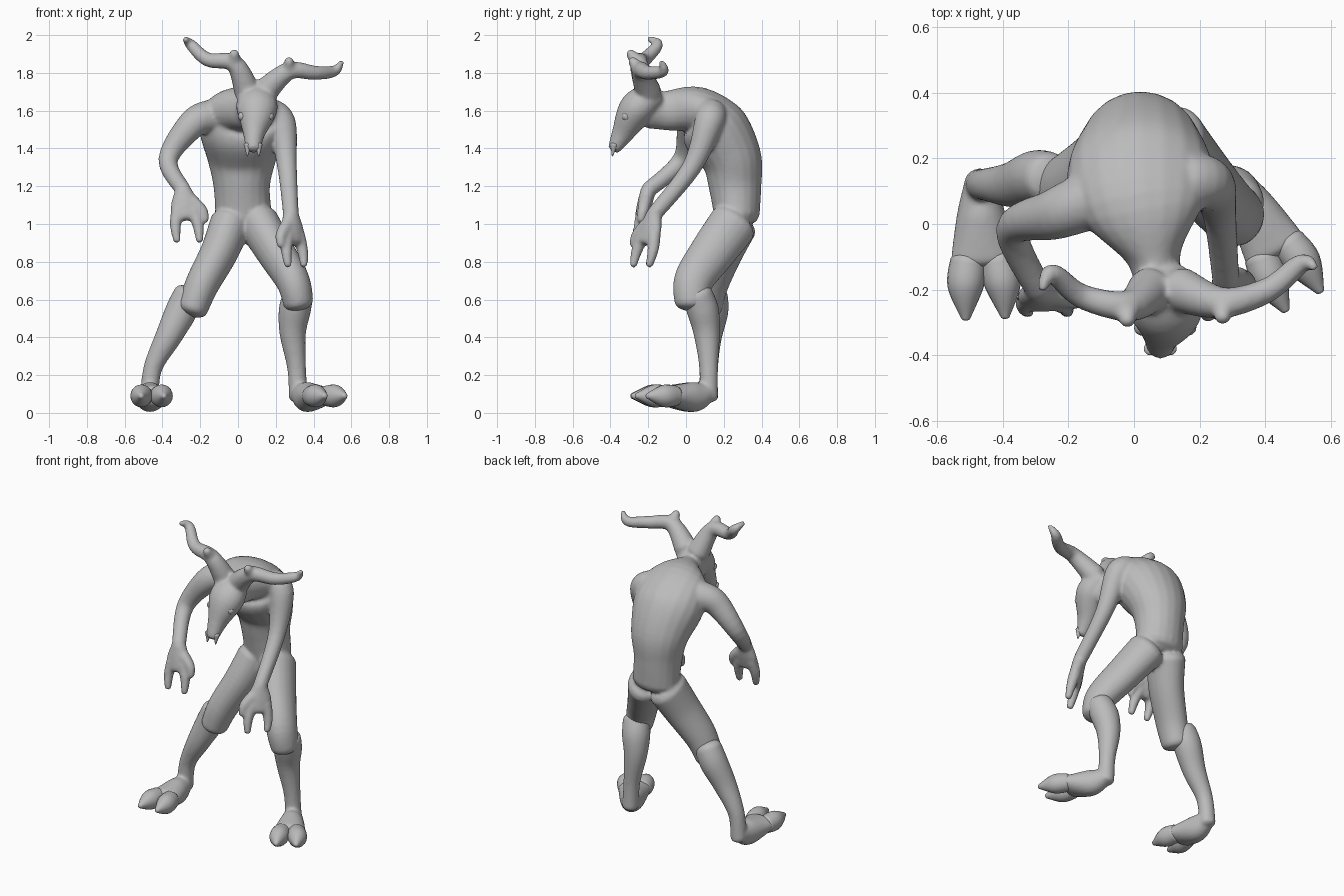
import bpy
import bmesh
import math
from mathutils import Vector

default_cube = bpy.data.objects.get("Cube")
if default_cube:
    bpy.data.objects.remove(default_cube, do_unlink=True)

grey = bpy.data.materials.new("clay grey")
grey.use_nodes = True
tone = (.5, .5, .5, 1)
grey.diffuse_color = tone
grey.node_tree.nodes["Principled BSDF"].inputs["Base Color"].default_value = tone

SIDES = 20
STEPS = 6
SIDEWAYS = Vector((1, 0, 0))
FORWARD = Vector((0, -1, 0))
UP = Vector((0, 0, 1))


def smooth_between(before, start, end, after, t):
    """Catmull-Rom value between start and end, for numbers or vectors."""
    slope_in = (end - before) / 2
    slope_out = (after - start) / 2
    rise = end - start
    bend = 3 * rise - 2 * slope_in - slope_out
    return start + slope_in * t + bend * t * t + (rise - slope_in - bend) * t ** 3


def refine(values):
    """Subdivide a list of stations into a smooth run."""
    padded = [values[0], *values, values[-1]]
    fine = []
    for window in zip(padded, padded[1:], padded[2:], padded[3:]):
        fine += [smooth_between(*window, step / STEPS) for step in range(STEPS)]
    return fine + [values[-1]]


def round_ends(centres, widths, depths):
    """Add shallow domes to both ends of a run of stations."""
    for _ in range(2):
        end, width, depth = centres[-1], widths[-1], depths[-1]
        outward = (end - centres[-2]).normalized() * min(width, depth) / 2
        for angle in (math.radians(30), math.radians(60), math.radians(80)):
            centres.append(end + outward * math.sin(angle))
            widths.append(width * math.cos(angle))
            depths.append(depth * math.cos(angle))
        for run in (centres, widths, depths):
            run.reverse()


def sweep(bm, path, widths, depths=None, across=SIDEWAYS):
    """Closed elliptical tube along a path with a half width at each station."""
    centres = refine([Vector(point) for point in path])
    widths, depths = refine(widths), refine(depths or widths)
    round_ends(centres, widths, depths)
    last = len(centres) - 1
    rings = []
    for i, (centre, width, depth) in enumerate(zip(centres, widths, depths)):
        tangent = (centres[min(i + 1, last)] - centres[max(i - 1, 0)]).normalized()
        side = (across - tangent * across.dot(tangent)).normalized()
        front = tangent.cross(side)
        angles = [math.tau * k / SIDES for k in range(SIDES)]
        rings.append([bm.verts.new(centre + side * width * math.cos(angle)
                                   + front * depth * math.sin(angle))
                      for angle in angles])
    for low, high in zip(rings, rings[1:]):
        for k in range(SIDES):
            bm.faces.new((low[k - 1], low[k], high[k], high[k - 1]))
    bm.faces.new(rings[0])
    bm.faces.new(rings[-1])


def finish(bm, name, soften_steps=0):
    """Make a smooth object, optionally melted into one continuous skin."""
    bmesh.ops.recalc_face_normals(bm, faces=bm.faces)
    for face in bm.faces:
        face.smooth = True
    mesh = bpy.data.meshes.new(name)
    bm.to_mesh(mesh)
    bm.free()
    mesh.materials.append(grey)
    obj = bpy.data.objects.new(name, mesh)
    bpy.context.collection.objects.link(obj)
    if soften_steps:
        melt = obj.modifiers.new("melt", "REMESH")
        melt.mode = "VOXEL"
        melt.voxel_size = .01
        melt.use_smooth_shade = True
        soften = obj.modifiers.new("soften", "SMOOTH")
        soften.iterations = soften_steps


def add_hand(bm, wrist, across, thumb_side):
    """Flat palm with two long fingers and a thumb."""
    wrist = Vector(wrist)
    heading = Vector((.1, -.25, -1)).normalized()
    palm = wrist + heading * .15
    sweep(bm, [wrist, wrist + heading * .08, palm], (.045, .075, .07),
          (.04, .04, .035), across)
    finger = (.036, .03, .02)
    for spread in (-1, 1):
        root = palm + across * spread * .04 - heading * .04
        tip = palm + across * spread * .06 + heading * .13
        knuckle = (root + tip) / 2 + across * spread * .01
        sweep(bm, [root, knuckle, tip], finger)
    root = wrist + heading * .06 + across * thumb_side * .04
    tip = wrist + heading * .17 + across * thumb_side * .1
    knuckle = (root + tip) / 2 + across * thumb_side * .02
    sweep(bm, [root, knuckle, tip], finger)


def add_horn(bm, path):
    """Tapering horn with an upright spur at its fork."""
    sweep(bm, path, (.07, .048, .038, .03, .014), across=FORWARD)
    fork = Vector(path[1])
    spur_tip = fork + FORWARD * .05 + UP * .06
    sweep(bm, [fork, spur_tip], (.046, .022))


def add_lower_leg(label, shin, ball):
    """Shin with a collar at the knee, a foot and a pair of pointed hooves."""
    heel, ball = Vector(shin[-1]), Vector(ball)
    leg = bmesh.new()
    sweep(leg, shin, (.08, .085, .07, .05, .05))
    instep = heel.lerp(ball, .4)
    sweep(leg, [heel + UP * .03, instep, ball], (.05, .075, .1), (.05, .08, .055))
    finish(leg, label + "_lower_leg", soften_steps=5)
    heading = ball - heel
    heading.z = 0
    heading.normalize()
    lateral = heading.cross(UP)
    for spread, place in ((-1, "first"), (1, "second")):
        root = ball + lateral * spread * .045
        middle = root + heading * .08 + lateral * spread * .012
        tip = root + heading * .175 + lateral * spread * .015
        hoof = bmesh.new()
        sweep(hoof, [root, middle, tip], (.055, .055, .014), (.055, .058, .014))
        finish(hoof, f"{label}_{place}_hoof")


body = bmesh.new()

# Hunched torso running into the neck
sweep(body, [(.03, .27, 1.04), (.02, .26, 1.2), (.02, .24, 1.35), (.02, .15, 1.5),
             (.03, .05, 1.6), (.06, -.1, 1.6), (.08, -.2, 1.6)],
      (.15, .15, .185, .225, .2, .085, .08),
      (.12, .14, .16, .18, .13, .105, .095))

# Thighs ending in the knees
for thigh in ([(-.04, .25, 1), (-.1, .18, .85), (-.19, .12, .68), (-.24, .1, .55)],
              [(.11, .25, 1), (.2, .14, .85), (.29, .04, .7), (.32, .03, .58)]):
    sweep(body, thigh, (.11, .1, .09, .08), (.13, .12, .105, .09))

# Arms and hands
right_arm = [(-.14, .07, 1.57), (-.24, .03, 1.53), (-.37, -.02, 1.34), (-.29, -.2, 1.18)]
left_arm = [(.16, .13, 1.58), (.23, .12, 1.53), (.26, .03, 1.3), (.28, -.17, 1.05)]
for arm, across, thumb_side in ((right_arm, SIDEWAYS, 1),
                                (left_arm, (SIDEWAYS - FORWARD).normalized(), -1)):
    sweep(body, arm, (.09, .078, .052, .042))
    add_hand(body, arm[-1], across, thumb_side)

# Long skull with a narrow muzzle
sweep(body, [(.09, -.17, 1.68), (.1, -.26, 1.61), (.085, -.335, 1.48), (.08, -.38, 1.4)],
      (.09, .11, .06, .04), (.075, .095, .06, .035))

# Branching horns
add_horn(body, [(.14, -.2, 1.7), (.27, -.24, 1.81), (.41, -.2, 1.8),
                (.51, -.12, 1.81), (.55, -.13, 1.86)])
add_horn(body, [(.05, -.2, 1.7), (-.02, -.25, 1.85), (-.16, -.22, 1.87),
                (-.25, -.15, 1.95), (-.28, -.2, 1.98)])

# Brows, eyes and fangs on both sides of the face
for sign, label in ((-1, "right"), (1, "left")):
    outward = SIDEWAYS * sign
    socket = Vector((.095, -.315, 1.57)) + outward * .07
    sweep(body, [socket - outward * .03 + FORWARD * .02 + UP * .03,
                 socket + outward * .02 - FORWARD * .03 + UP * .04], (.02, .02), across=UP)
    eye = bmesh.new()
    bmesh.ops.create_uvsphere(eye, u_segments=SIDES, v_segments=10, radius=.025)
    bmesh.ops.translate(eye, verts=eye.verts, vec=socket)
    finish(eye, label + "_eye")
    gum = Vector((.08, -.38, 1.42)) + outward * .03
    fang = bmesh.new()
    sweep(fang, [gum, gum - UP * .06 + FORWARD * .01], (.02, .003))
    finish(fang, label + "_fang")

finish(body, "body", soften_steps=7)

# Lower legs and feet
add_lower_leg("right", [(-.26, .14, .63), (-.3, .14, .54), (-.37, .12, .4),
                        (-.45, .12, .24), (-.47, .12, .08)], (-.46, -.11, .09))
add_lower_leg("left", [(.32, .06, .63), (.3, .09, .54), (.29, .11, .42),
                       (.31, .12, .24), (.32, .12, .08)], (.43, -.08, .09))
